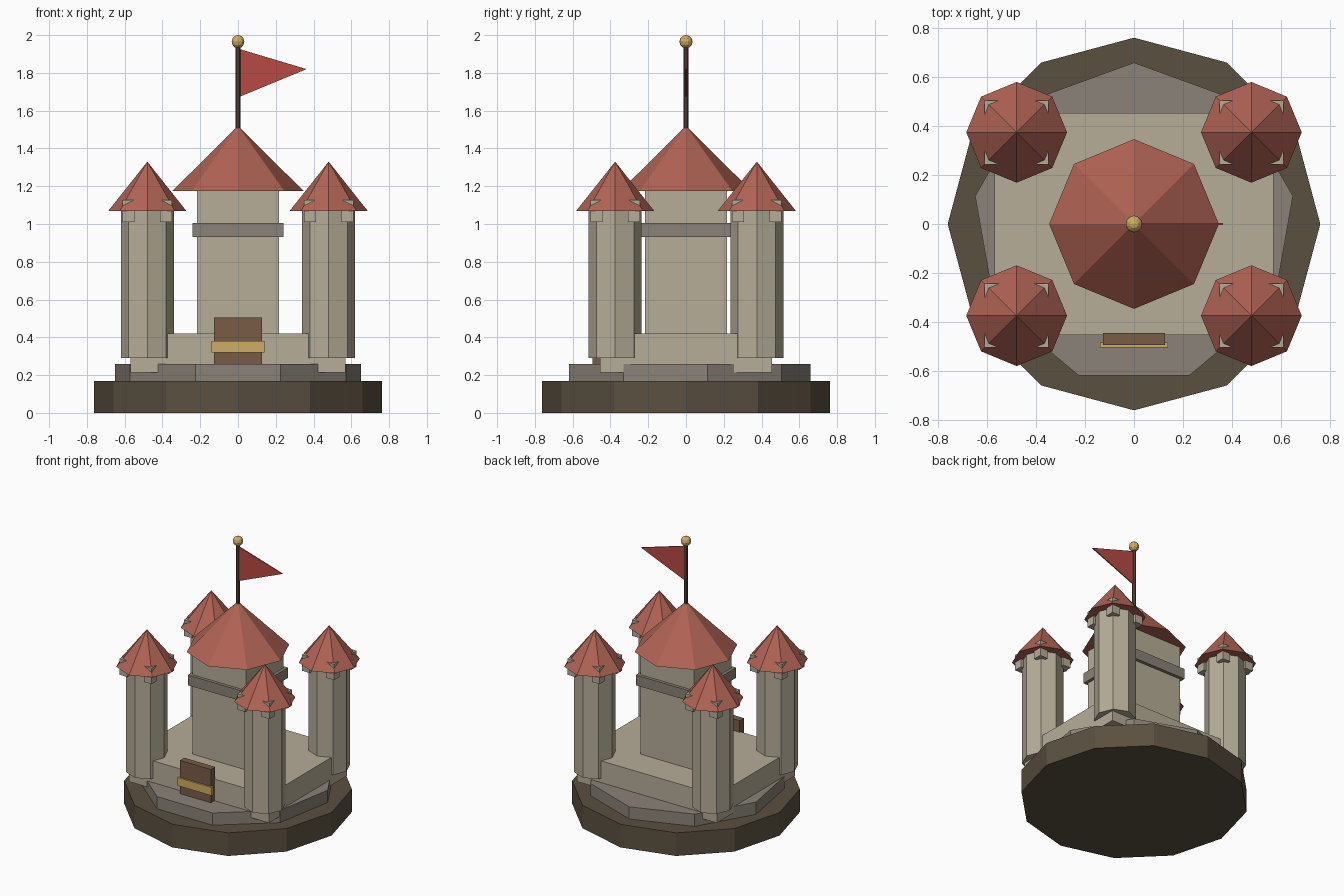
import bpy, bmesh
from mathutils import Matrix, Vector

if "Cube" in bpy.data.objects:
    bpy.data.objects.remove(bpy.data.objects["Cube"])


def material(name, rgb):
    lin = [((c / 255 + 0.055) / 1.055) ** 2.4 for c in rgb]
    m = bpy.data.materials.new(name)
    m.diffuse_color = (*lin, 1)
    m.use_nodes = True
    m.node_tree.nodes["Principled BSDF"].inputs["Base Color"].default_value = m.diffuse_color
    return m


WALL = material("pale_stone", (182, 173, 152))
TRIM = material("grey_stone", (138, 130, 120))
EARTH = material("dark_earth", (90, 80, 64))
ROOF = material("roof_tile", (176, 99, 84))
FLAG = material("flag_red", (184, 74, 68))
GOLD = material("gold", (208, 173, 98))
DOOR = material("door_wood", (121, 93, 70))
POLE = material("pole_wood", (98, 78, 62))


def finish(name, bm, mat):
    bmesh.ops.recalc_face_normals(bm, faces=bm.faces)
    me = bpy.data.meshes.new(name)
    bm.to_mesh(me)
    bm.free()
    me.materials.append(mat)
    ob = bpy.data.objects.new(name, me)
    bpy.context.collection.objects.link(ob)
    return ob


def box(name, mat, x, y, z):
    """Box given as (min, max) on each axis."""
    bm = bmesh.new()
    bmesh.ops.create_cube(bm, size=1)
    for v in bm.verts:
        v.co = Vector([(a + b) / 2 + c * (b - a) for (a, b), c in zip((x, y, z), v.co)])
    return finish(name, bm, mat)


def prism(name, mat, sides, r1, r2, z0, z1, x=0, y=0):
    """Upright prism or cone whose first corner points to +y."""
    bm = bmesh.new()
    bmesh.ops.create_cone(bm, cap_ends=True, segments=sides, radius1=r1, radius2=r2,
                          depth=z1 - z0, matrix=Matrix.Translation((x, y, (z0 + z1) / 2)))
    return finish(name, bm, mat)


# Ground and stepped platform
prism("ground_base", EARTH, 12, 0.762, 0.762, 0, 0.17)
prism("stone_step", TRIM, 9, 0.66, 0.66, 0.17, 0.26)
box("courtyard", WALL, (-0.57, 0.57), (-0.455, 0.455), (0.215, 0.42))

# Central keep
box("keep", WALL, (-0.217, 0.217), (-0.217, 0.217), (0.42, 1.18))
box("keep_band", TRIM, (-0.24, 0.24), (-0.24, 0.24), (0.93, 1.005))
prism("keep_roof", ROOF, 8, 0.347, 0, 1.175, 1.52)

# Corner towers with battlements poking through the roofs
for sx, side in ((-1, "left"), (1, "right")):
    for sy, end in ((-1, "front"), (1, "back")):
        tag = f"{end}_{side}"
        cx, cy = sx * 0.48, sy * 0.375
        prism(f"tower_{tag}", WALL, 8, 0.14, 0.14, 0.29, 1.075, cx, cy)
        prism(f"tower_roof_{tag}", ROOF, 8, 0.206, 0, 1.07, 1.33, cx, cy)
        for i, (dx, dy) in enumerate(((-1, -1), (1, -1), (1, 1), (-1, 1))):
            mx, my = cx + dx * 0.099, cy + dy * 0.099
            box(f"merlon_{tag}_{i}", WALL, (mx - 0.032, mx + 0.032),
                (my - 0.032, my + 0.032), (1.01, 1.127))

# Gate with gold bar
box("gate", DOOR, (-0.126, 0.126), (-0.495, -0.445), (0.26, 0.505))
box("gate_bar", GOLD, (-0.14, 0.14), (-0.506, -0.484), (0.32, 0.38))

# Flag pole, finial and pennant
prism("flag_pole", POLE, 8, 0.013, 0.013, 1.48, 1.95)
bm = bmesh.new()
bmesh.ops.create_uvsphere(bm, u_segments=10, v_segments=6, radius=0.035,
                          matrix=Matrix.Translation((0, 0, 1.965)))
finish("pole_finial", bm, GOLD)

bm = bmesh.new()
face = bm.faces.new([bm.verts.new(p) for p in
                     ((0.012, -0.004, 1.925), (0.012, -0.004, 1.675), (0.363, -0.004, 1.82))])
ext = bmesh.ops.extrude_face_region(bm, geom=[face], use_keep_orig=True)
for v in ext["geom"]:
    if isinstance(v, bmesh.types.BMVert):
        v.co.y = 0.004
finish("pennant", bm, FLAG)
